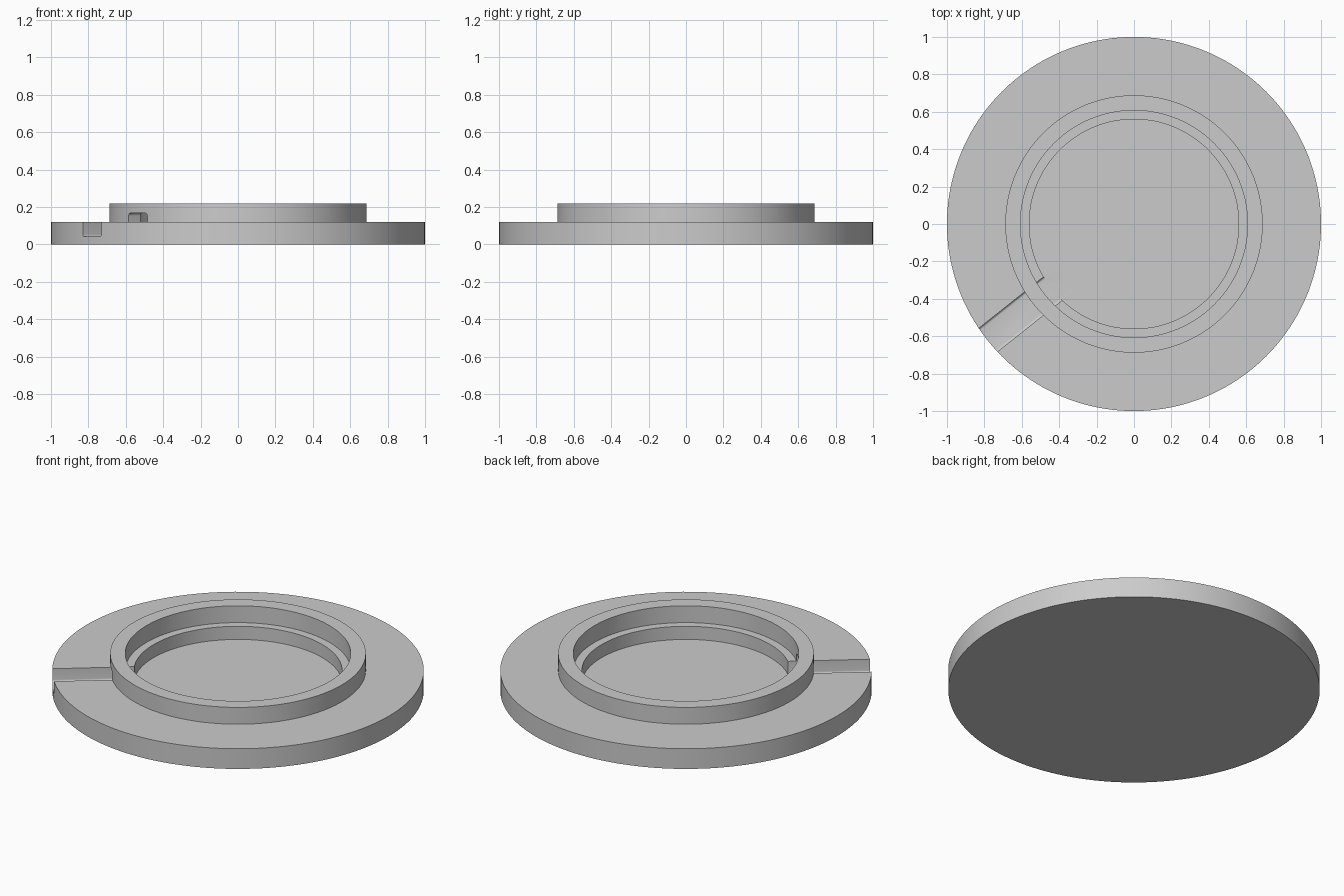
import bpy, bmesh, math

if "Cube" in bpy.data.objects:
    bpy.data.objects.remove(bpy.data.objects["Cube"])

SEG = 160
FLOOR = 0.042

grey = bpy.data.materials.new("light_grey")
grey.diffuse_color = (0.6, 0.6, 0.6, 1)
grey.use_nodes = True
grey.node_tree.nodes["Principled BSDF"].inputs["Base Color"].default_value = grey.diffuse_color


def finish(bm, name):
    bmesh.ops.recalc_face_normals(bm, faces=bm.faces[:])
    mesh = bpy.data.meshes.new(name)
    bm.to_mesh(mesh)
    bm.free()
    mesh.materials.append(grey)
    obj = bpy.data.objects.new(name, mesh)
    bpy.context.collection.objects.link(obj)
    return obj


def loft(name, loops):
    """Closed solid from matching loops of points, capped at both ends."""
    bm = bmesh.new()
    rings = [[bm.verts.new(p) for p in loop] for loop in loops]
    n = len(rings[0])
    for a, b in zip(rings, rings[1:]):
        for i in range(n):
            j = (i + 1) % n
            bm.faces.new((a[i], a[j], b[j], b[i]))
    bm.faces.new(rings[0])
    bm.faces.new(rings[-1])
    return finish(bm, name)


def circle(r, z):
    return [(r * math.cos(2 * math.pi * i / SEG),
             r * math.sin(2 * math.pi * i / SEG), z) for i in range(SEG)]


def rounded_rect(x, half_w, z0, z1, r, steps=5):
    pts = []
    corners = [(half_w - r, z1 - r), (r - half_w, z1 - r),
               (r - half_w, z0 + r), (half_w - r, z0 + r)]
    for k, (cy, cz) in enumerate(corners):
        for s in range(steps + 1):
            a = math.pi / 2 * (k + s / steps)
            pts.append((x, cy + r * math.cos(a), cz + r * math.sin(a)))
    return pts


# Turned body: flange, raised collar, inner ledge and recessed floor
profile = [(1, 0), (1, 0.12), (0.688, 0.12), (0.688, 0.22),
           (0.607, 0.22), (0.607, 0.12), (0.56, 0.12), (0.56, FLOOR)]
body = loft("round_base", [circle(r, z) for r, z in profile])

# Radial cable channel: open in the flange, tunnelled under the collar
cutter = loft("channel_cutter",
              [rounded_rect(x, 0.08, FLOOR, 0.167, 0.013) for x in (0.46, 1.2)])
cutter.rotation_euler.z = math.radians(218.5)
cutter.hide_render = True

cut = body.modifiers.new("channel", 'BOOLEAN')
cut.operation = 'DIFFERENCE'
cut.solver = 'EXACT'
cut.object = cutter

bpy.context.view_layer.objects.active = body
body.select_set(True)
bpy.ops.object.modifier_apply(modifier=cut.name)
bpy.data.objects.remove(cutter)
bpy.ops.object.shade_smooth_by_angle(angle=math.radians(30))
